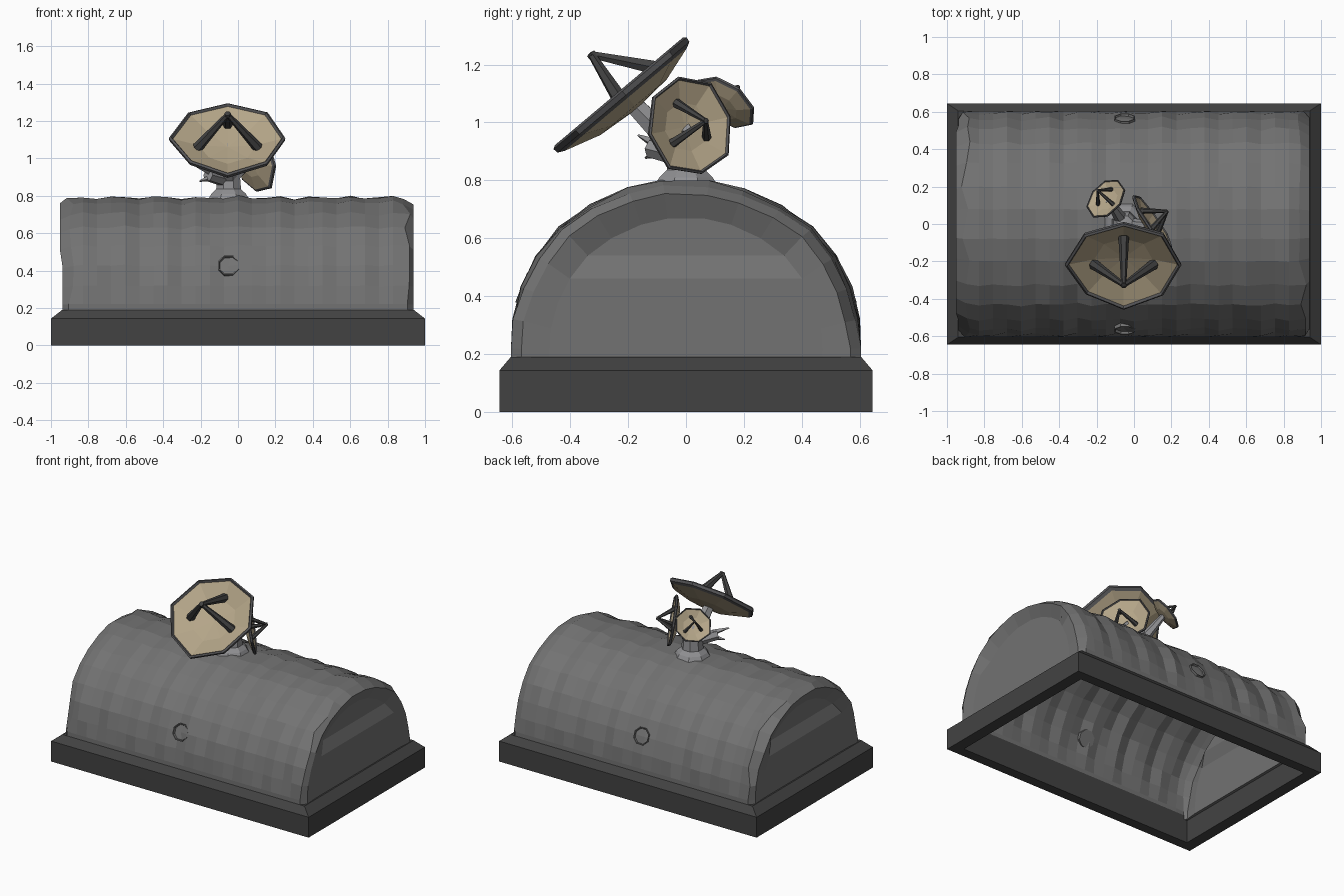
import bpy, bmesh, math, random
from mathutils import Matrix, Vector

if "Cube" in bpy.data.objects:
    bpy.data.objects.remove(bpy.data.objects["Cube"])

random.seed(7)


def material(name, rgb):
    m = bpy.data.materials.new(name)
    m.diffuse_color = (*rgb, 1)
    m.use_nodes = True
    m.node_tree.nodes["Principled BSDF"].inputs["Base Color"].default_value = m.diffuse_color
    return m


DARK = material("dark_grey", (0.055, 0.055, 0.055))
STONE = material("mid_grey", (0.17, 0.17, 0.17))
METAL = material("light_grey", (0.28, 0.28, 0.29))
RIM = material("rim_grey", (0.09, 0.09, 0.095))
TAN = material("tan", (0.46, 0.38, 0.25))


def finish(name, bm, mats):
    bmesh.ops.recalc_face_normals(bm, faces=bm.faces)
    me = bpy.data.meshes.new(name)
    bm.to_mesh(me)
    bm.free()
    for m in mats:
        me.materials.append(m)
    ob = bpy.data.objects.new(name, me)
    bpy.context.collection.objects.link(ob)
    return ob


def frame(loc, n):
    # local z along n, local y as close to world up as possible
    n = Vector(n).normalized()
    x = Vector((0, 0, 1)).cross(n)
    x = x.normalized() if x.length > 1e-4 else Vector((1, 0, 0))
    y = n.cross(x)
    return Matrix.Translation(loc) @ Matrix((x, y, n)).transposed().to_4x4()


def lathe(name, prof, sides, mat, mats, idx=None, wobble=None, turn=0.0):
    # revolve (radius, height) points; idx gives a material per band
    bm = bmesh.new()
    wobble = wobble or [1] * sides
    rings = []
    for r, h in prof:
        if r == 0:
            rings.append([bm.verts.new(mat @ Vector((0, 0, h)))] * sides)
            continue
        ang = [turn + 2 * math.pi * i / sides for i in range(sides)]
        rings.append([bm.verts.new(mat @ Vector((r * w * math.cos(a), r * w * math.sin(a), h)))
                      for a, w in zip(ang, wobble)])
    for k, (a, b) in enumerate(zip(rings, rings[1:])):
        for i in range(sides):
            j = (i + 1) % sides
            vs = list(dict.fromkeys((a[i], a[j], b[j], b[i])))
            bm.faces.new(vs).material_index = idx[k] if idx else 0
    return finish(name, bm, mats)


def rod(name, p, q, r1, r2, mat, sides=6):
    p, q = Vector(p), Vector(q)
    d = (q - p).length
    return lathe(name, [(0, 0), (r1, 0), (r2, d), (0, d)], sides, frame(p, q - p), [mat])


# base frame, open in the middle
bm = bmesh.new()
loops = [[bm.verts.new((sx * x, sy * y, z)) for sx, sy in ((-1, -1), (1, -1), (1, 1), (-1, 1))]
         for x, y, z in ((1, .645, 0), (1, .645, .143), (.94, .605, .19), (.92, .575, .19), (.92, .575, 0))]
for a, b in zip(loops, loops[1:] + loops[:1]):
    for i in range(4):
        j = (i + 1) % 4
        bm.faces.new((a[i], a[j], b[j], b[i]))
finish("base_frame", bm, [DARK])

# worn half-barrel shell: wavy skin, chamfered ends, end walls dented near the top
half = [(.605, .16), (.605, .22), (.598, .32), (.568, .43), (.515, .535),
        (.435, .635), (.33, .71), (.2, .768), (.08, .795)]
prof = [(-y, z) for y, z in half] + [(y, z) for y, z in reversed(half)]
n = len(prof)
cols = 24
bm = bmesh.new()
rows = []
for c in range(cols + 1):
    x = -.905 + 1.81 * c / cols
    row = []
    for k, (y, z) in enumerate(prof):
        edge = k < 2 or k > n - 3
        f = 1 if edge else .99 + .014 * math.sin(x * 30 + k * .25) + random.uniform(-.01, .01)
        dx = random.uniform(-.03, .02) if c in (0, cols) and not edge else 0
        dx *= 1 if c else -1
        row.append(bm.verts.new((x + dx, y * f, .16 + (z - .16) * f)))
    rows.append(row)
for a, b in zip(rows, rows[1:]):
    for k in range(n - 1):
        bm.faces.new((a[k], a[k + 1], b[k + 1], b[k]))
for row, sx in ((rows[0], -1), (rows[-1], 1)):
    bulge = .015 if sx < 0 else 0
    rim = [bm.verts.new((sx * (.937 + (bulge if v.co.z > .5 else 0)), v.co.y * .94,
                         .16 + (v.co.z - .16) * .955)) for v in row]
    wall = [bm.verts.new((sx * (.93 if z < .6 else .9), y * .78, .16 + (z - .16) * .8))
            for y, z in prof]
    for a, b in ((row, rim), (rim, wall)):
        for k in range(n - 1):
            bm.faces.new((a[k], a[k + 1], b[k + 1], b[k]))
    for k in range(n // 2):
        vs = list(dict.fromkeys((wall[k], wall[k + 1], wall[n - 2 - k], wall[n - 1 - k])))
        if len(vs) > 2:
            bm.faces.new(vs)
shell = finish("barrel_shell", bm, [STONE])
sol = shell.modifiers.new("thickness", "SOLIDIFY")
sol.thickness = .03
sol.offset = -1

# round ports on front and back
for name, s in (("front_port", -1), ("back_port", 1)):
    lathe(name, [(0, -.045), (.06, -.045), (.06, .006), (.054, .006), (.05, -.008), (0, -.008)],
          8, frame((-.05, s * .564, .428), (0, s * .9, .36)), [STONE], turn=math.pi / 8)

# mast with flared foot
lathe("mast", [(0, .74), (.125, .77), (.1, .81), (.072, .835), (.065, .91), (.045, .95), (0, .955)],
      8, Matrix.Translation((-.05, 0, 0)), [METAL], turn=math.pi / 8)


def dish(name, c, n, R, apex, turn, legs, reach, arm):
    m = frame(c, n)
    d, t = R * .2, R * .06
    wob = [random.uniform(.93, 1.04) for _ in range(8)]
    # bowl: tan inside and back, grey rim
    lathe(name + "_bowl",
          [(0, -d), (R * .5, -d * .8), (R * .93, -t * .3), (R * .96, t * .4), (R, 0), (R * .99, -t),
           (R * .92, -t * 1.6), (R * .5, -d * .8 - t), (0, -d - t)],
          8, m, [TAN, RIM], [0, 0, 1, 1, 1, 1, 0, 0], wob, turn)
    # feed struts meeting at the focus
    top = Vector((0, 0, apex))
    for i, a in enumerate(legs):
        a = math.radians(a)
        foot = Vector((math.cos(a) * R * reach, math.sin(a) * R * reach, -d * .7))
        rod(f"{name}_strut_{i + 1}", m @ foot, m @ top, R * .095, R * .045, DARK)
    lathe(name + "_feed", [(0, -R * .06), (R * .06, -R * .04), (R * .06, R * .02), (0, R * .03)], 6,
          frame(m @ top, n), [DARK])
    # support arm from the mast
    rod(name + "_arm", (-.05, 0, .88), m @ Vector((0, 0, -d)), *arm, METAL)


dish("large_dish", (-.055, -.22, 1.108), (0, -.643, .765), .305, .165, 0,
     (90, 190, -10), .54, (.055, .035))
dish("side_dish", (.10, .015, .99), (.8, .55, .16), .178, .095, math.radians(10),
     (112, 222, -25), .5, (.04, .022))
dish("small_dish", (-.15, .14, 1.07), (-.55, .5, .67), .125, .08, math.radians(12),
     (90, 210, -30), .5, (.04, .018))

# snapped arm with a splintered end
tip = Vector((-.16, -.12, .91))
rod("broken_arm", (-.05, 0, .88), tip, .04, .034, METAL)
for i, (o, e) in enumerate((((0, 0, .015), (-.06, -.045, .03)), ((0, .01, -.012), (-.045, -.03, -.02)))):
    o = tip + Vector(o)
    rod(f"broken_arm_splinter_{i + 1}", o - Vector((-.02, -.015, 0)), o + Vector(e), .02, .004, METAL, 4)
